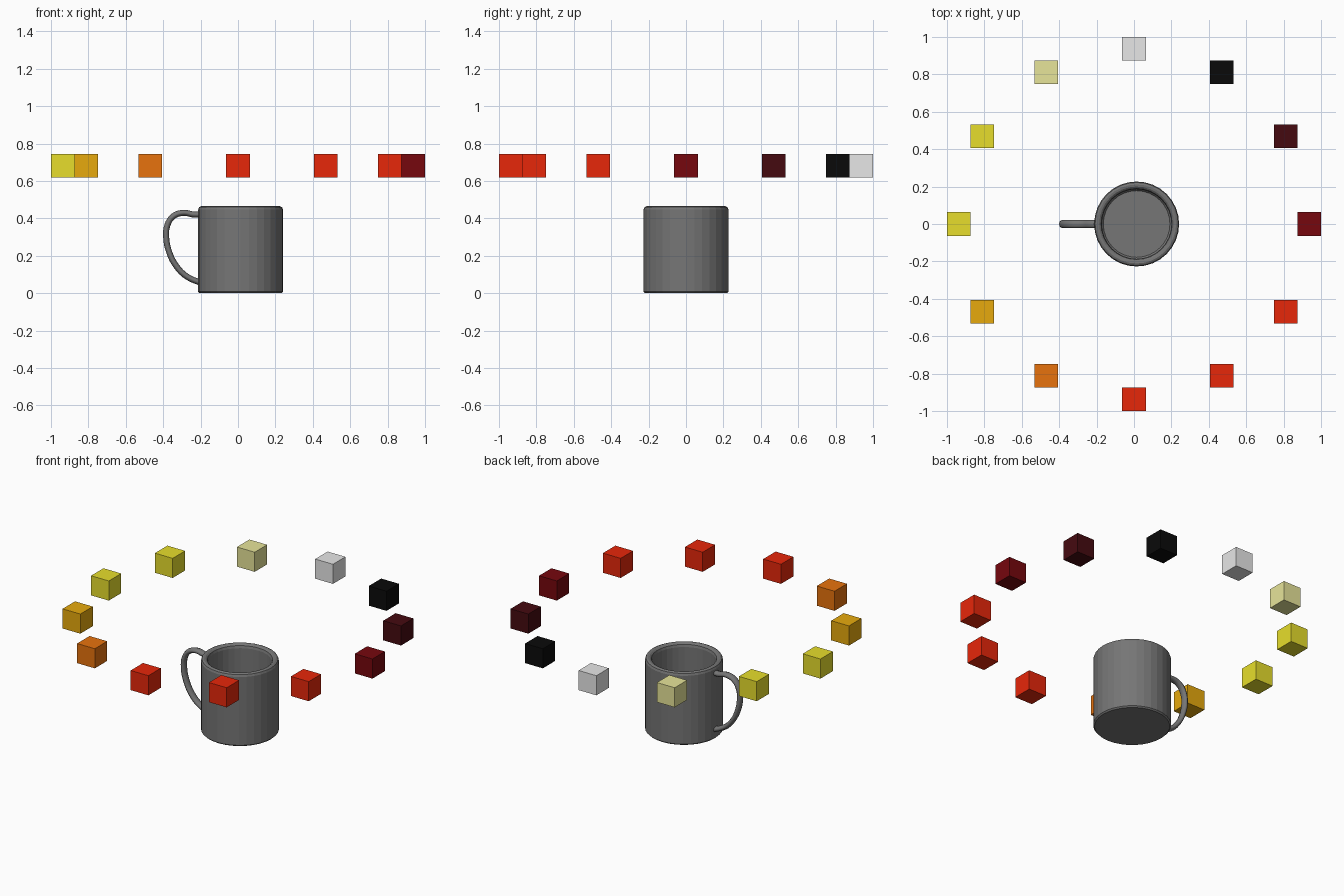
import bpy, bmesh, math
from mathutils import Matrix

cube = bpy.data.objects.get("Cube")
if cube:
    bpy.data.objects.remove(cube)


def material(name, rgb):
    mat = bpy.data.materials.new(name)
    mat.use_nodes = True
    colour = (*rgb, 1)
    mat.diffuse_color = colour
    mat.node_tree.nodes["Principled BSDF"].inputs["Base Color"].default_value = colour
    return mat


RED = material("red", (0.8, 0.02, 0.003))
DARK_RED = material("dark red", (0.18, 0.002, 0.004))
MAROON = material("maroon", (0.06, 0.003, 0.005))
BLACK = material("black", (0.003, 0.003, 0.003))
WHITE = material("white", (0.8, 0.8, 0.8))
KHAKI = material("pale yellow", (0.8, 0.78, 0.32))
YELLOW = material("yellow", (0.8, 0.73, 0.025))
GOLD = material("gold", (0.8, 0.4, 0.004))
ORANGE = material("orange", (0.8, 0.17, 0.004))
GREY = material("mug grey", (0.18, 0.18, 0.18))


def add_object(name, bm, mat):
    bmesh.ops.recalc_face_normals(bm, faces=bm.faces)
    mesh = bpy.data.meshes.new(name)
    bm.to_mesh(mesh)
    bm.free()
    mesh.materials.append(mat)
    obj = bpy.data.objects.new(name, mesh)
    bpy.context.collection.objects.link(obj)
    return obj


# Ring of floating cubes, counter-clockwise from the left side
ring = [DARK_RED, MAROON, BLACK, WHITE, KHAKI, YELLOW,
        YELLOW, GOLD, ORANGE, RED, RED, RED]
for i, mat in enumerate(ring):
    a = math.tau * i / len(ring)
    bm = bmesh.new()
    bmesh.ops.create_cube(bm, size=0.126, matrix=Matrix.Translation(
        (0.937 * math.cos(a), 0.937 * math.sin(a), 0.682)))
    add_object(f"ring_cube_{i + 1}", bm, mat)

# Mug body: turned profile from the base centre to the inner floor centre
SIDES = 32
profile = [(0, 0), (0.219, 0), (0.227, 0.008), (0.227, 0.447), (0.222, 0.46),
           (0.211, 0.465), (0.2, 0.463), (0.19, 0.455), (0.186, 0.44),
           (0.186, 0.045), (0.178, 0.034), (0, 0.034)]
bm = bmesh.new()
verts = [bm.verts.new((r, 0, z)) for r, z in profile]
edges = [bm.edges.new(pair) for pair in zip(verts, verts[1:])]
bmesh.ops.spin(bm, geom=verts + edges, cent=(0, 0, 0), axis=(0, 0, 1),
               angle=math.tau, steps=SIDES)
bmesh.ops.remove_doubles(bm, verts=bm.verts, dist=0.0005)
bmesh.ops.translate(bm, verts=bm.verts, vec=(0.014, 0, 0))
add_object("mug_body", bm, GREY)

# Handle: round tube along a smooth path, slightly wider across
path = [(-0.195, 0.421), (-0.24, 0.421), (-0.29, 0.43), (-0.345, 0.412),
        (-0.377, 0.365), (-0.384, 0.3), (-0.368, 0.22), (-0.33, 0.145),
        (-0.275, 0.09), (-0.19, 0.052)]
curve = bpy.data.curves.new("handle", "CURVE")
curve.dimensions = "3D"
curve.bevel_depth = 0.016
curve.bevel_resolution = 2
curve.resolution_u = 4
curve.use_fill_caps = True
spline = curve.splines.new("BEZIER")
spline.bezier_points.add(len(path) - 1)
for point, (x, z) in zip(spline.bezier_points, path):
    point.co = (x, 0, z)
    point.handle_left_type = point.handle_right_type = "AUTO"
curve.materials.append(GREY)
handle = bpy.data.objects.new("handle", curve)
handle.scale.y = 1.4
bpy.context.collection.objects.link(handle)
bpy.context.view_layer.objects.active = handle
handle.select_set(True)
bpy.ops.object.convert(target="MESH")
bpy.ops.object.shade_smooth_by_angle(angle=math.radians(50))
